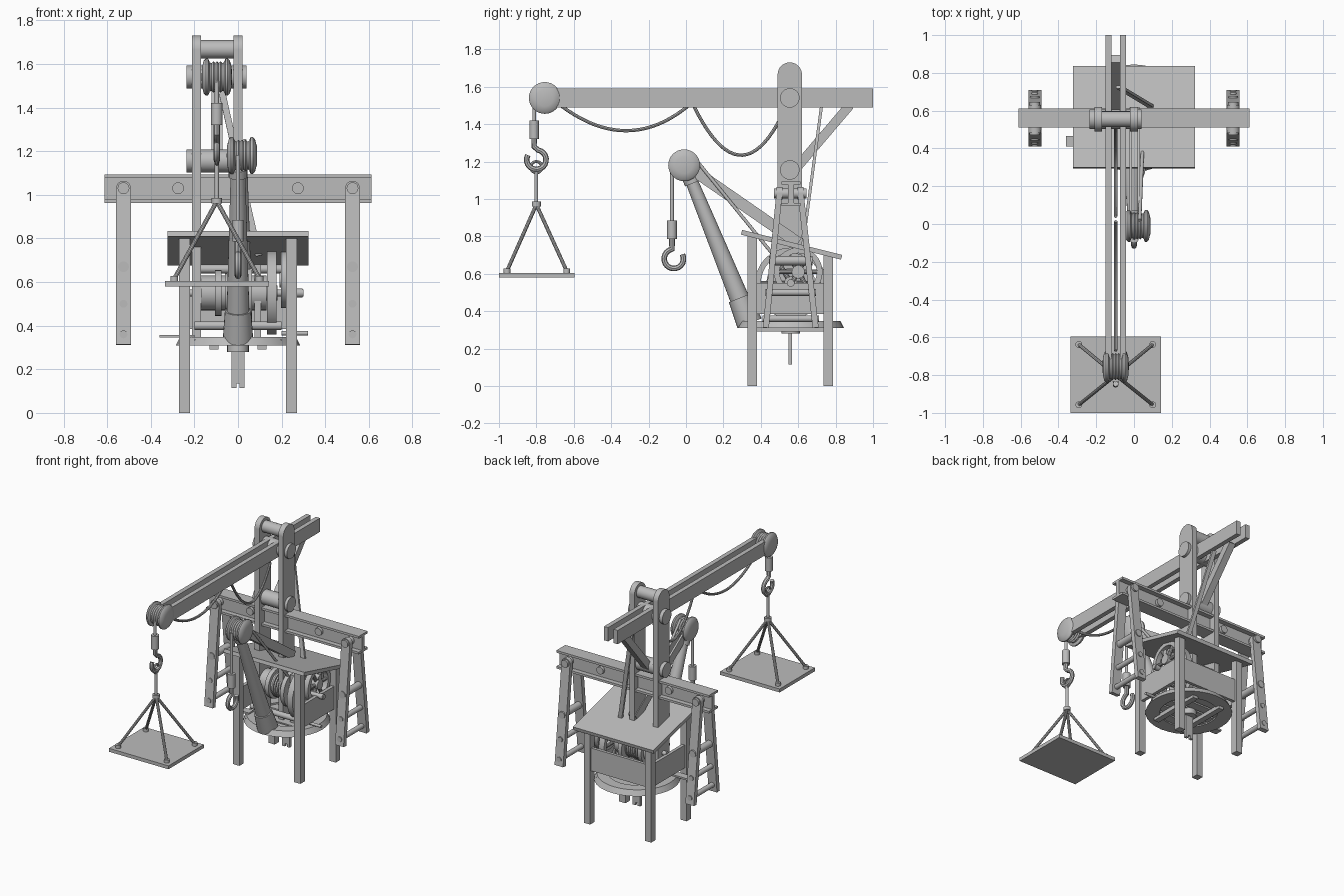
import bpy, bmesh, math
from mathutils import Vector, Matrix

old = bpy.data.objects.get("Cube")
if old:
    bpy.data.objects.remove(old, do_unlink=True)

grey = bpy.data.materials.new("plain_grey")
grey.use_nodes = True
grey.diffuse_color = (0.5, 0.5, 0.5, 1)
grey.node_tree.nodes["Principled BSDF"].inputs["Base Color"].default_value = (0.5, 0.5, 0.5, 1)


def finish(name, mesh):
    mesh.materials.clear()
    mesh.materials.append(grey)
    ob = bpy.data.objects.new(name, mesh)
    bpy.context.collection.objects.link(ob)
    return ob


def from_bm(name, bm, matrix=Matrix()):
    bm.transform(matrix)
    bmesh.ops.recalc_face_normals(bm, faces=bm.faces)
    mesh = bpy.data.meshes.new(name)
    bm.to_mesh(mesh)
    bm.free()
    return finish(name, mesh)


def box(name, x, y, z):
    bm = bmesh.new()
    bmesh.ops.create_cube(bm, size=1)
    size = Matrix.Diagonal((x[1] - x[0], y[1] - y[0], z[1] - z[0], 1))
    mid = Vector((sum(x), sum(y), sum(z))) / 2
    return from_bm(name, bm, Matrix.Translation(mid) @ size)


def plank(name, a, b, wide, thick):
    """Beam from a to b; wide is measured along x."""
    a, b = Vector(a), Vector(b)
    d = (b - a).normalized()
    side = Vector((1, 0, 0))
    side = (side - d * side.dot(d)).normalized()
    rot = Matrix((side, d.cross(side), d)).transposed().to_4x4()
    bm = bmesh.new()
    bmesh.ops.create_cube(bm, size=1)
    size = Matrix.Diagonal((wide, thick, (b - a).length, 1))
    return from_bm(name, bm, Matrix.Translation((a + b) / 2) @ rot @ size)


def rod(name, a, b, r, r2=None, sides=20):
    a, b = Vector(a), Vector(b)
    bm = bmesh.new()
    bmesh.ops.create_cone(bm, cap_ends=True, segments=sides, radius1=r,
                          radius2=r if r2 is None else r2, depth=(b - a).length)
    rot = (b - a).to_track_quat('Z', 'Y').to_matrix().to_4x4()
    return from_bm(name, bm, Matrix.Translation((a + b) / 2) @ rot)


def lathe(name, centre, profile, axis='X', closed=False, sides=32):
    """Spin (offset, radius) points about an axis through centre."""
    bm = bmesh.new()
    vs = [bm.verts.new((r, 0, h)) for h, r in profile]
    pairs = list(zip(vs, vs[1:] + vs[:1] if closed else vs[1:]))
    es = [bm.edges.new(p) for p in pairs]
    bmesh.ops.spin(bm, geom=vs + es, cent=(0, 0, 0), axis=(0, 0, 1),
                   angle=math.tau, steps=sides)
    bmesh.ops.remove_doubles(bm, verts=bm.verts, dist=0.0002)
    rot = Matrix.Rotation(math.pi / 2, 4, 'Y') if axis == 'X' else Matrix()
    return from_bm(name, bm, Matrix.Translation(centre) @ rot)


def tube(name, pts, r):
    cu = bpy.data.curves.new(name, 'CURVE')
    cu.dimensions = '3D'
    cu.bevel_depth, cu.bevel_resolution, cu.use_fill_caps = r, 2, True
    sp = cu.splines.new('POLY')
    sp.points.add(len(pts) - 1)
    for p, co in zip(sp.points, pts):
        p.co = (*co, 1)
    tmp = bpy.data.objects.new(name + "_path", cu)
    bpy.context.collection.objects.link(tmp)
    bpy.context.view_layer.update()
    dg = bpy.context.evaluated_depsgraph_get()
    mesh = bpy.data.meshes.new_from_object(tmp.evaluated_get(dg))
    bpy.data.objects.remove(tmp, do_unlink=True)
    return finish(name, mesh)


def pulley(name, centre):
    half = [(-.07, 0), (-.068, .045), (-.06, .075), (-.05, .085), (-.04, .085), (-.032, .066)]
    ribs = [(-.024 + .008 * i, .072 if i % 2 else .064) for i in range(7)]
    lathe(name, centre, half + ribs + [(-h, r) for h, r in reversed(half)])


def hook(name, x, y, top, low, ring_y, ring_z, flip):
    rod(name + "_rope", (x, y, top), (x, y, low), .01)
    rod(name + "_block", (x, y, low), (x, y, low - .1), .026)
    arc = [(x, ring_y + flip * .052 * math.sin(t), ring_z + .052 * math.cos(t))
           for t in [math.radians(10 + 18 * i) for i in range(17)]]
    tube(name + "_bend", [(x, y, low - .09), (x, y, ring_z + .07)] + arc, .015)


# Jib: two rails with end pulley
JX = -.097
for s in (-1, 1):
    box("jib_rail", sorted((JX + s * .055, JX + s * .022)), (-.74, 1), (1.49, 1.59))
pulley("jib_pulley", (JX, -.755, 1.54))
hook("jib_hook", JX, -.812, 1.54, 1.42, -.80, 1.21, 1)

# Slung platform
box("platform", (-.335, .142), (-1, -.595), (.58, .605))
rod("sling_rope", (JX, -.80, 1.17), (JX, -.80, .97), .01)
lathe("sling_ring", (JX, -.80, 1.17), [(.008 * math.cos(a), .03 + .008 * math.sin(a))
      for a in [i * math.tau / 8 for i in range(8)]], closed=True, sides=20)
rod("sling_collar", (JX, -.80, .985), (JX, -.80, .96), .024)
for x in (-.292, .099):
    for y in (-.957, -.638):
        rod("sling_leg", (JX, -.80, .97), (x, y, .615), .01, sides=10)
        rod("sling_knob", (x, y, .60), (x, y, .627), .018)

# Mast: two round-topped plates through the roof to the deck
for x in (-.19, 0):
    box("mast_plate", (x - .02, x + .02), (.49, .62), (.33, 1.665))
    rod("mast_top", (x - .02, .555, 1.665), (x + .02, .555, 1.665), .065, sides=32)
for z in (1.54, 1.155):
    rod("mast_axle", (-.235, .555, z), (.04, .555, z), .052, sides=28)
rod("mast_tie", (-.18, .555, 1.667), (-.01, .555, 1.667), .042)
plank("jib_brace", (JX, .875, 1.5), (JX, .56, 1.13), .05, .05)
plank("jib_strap", (-.08, .725, 1.5), (.095, .62, .72), .03, .016)

# Cables sagging below the jib
def sag(name, pts):
    a, b, c = [Vector((JX, y, z)) for y, z in pts]
    ctrl = b * 2 - (a + c) / 2
    tube(name, [a * (1 - t) ** 2 + ctrl * 2 * t * (1 - t) + c * t * t
                for t in [i / 20 for i in range(21)]], .009)

sag("front_cable", [(-.67, 1.5), (-.32, 1.365), (.015, 1.5)])
sag("rear_cable", [(.04, 1.5), (.28, 1.235), (.51, 1.44)])

# Cross beam of I section with bolts, and the two ladder supports
for z in (.962, 1.077):
    box("cross_beam_flange", (-.612, .612), (.51, .612), (z, z + .016))
box("cross_beam_web", (-.612, .612), (.545, .577), (.97, 1.085))
for s in (-1, 1):
    rod("beam_bolt", (s * .275, .525, 1.03), (s * .275, .597, 1.03), .027)
    rod("ladder_bolt", (s * .525, .47, 1.03), (s * .525, .645, 1.03), .027)
    for d in (-1, 1):
        top, foot = .556 + d * .057, .56 + d * .133
        plank("ladder_leg", (s * .525, top, 1.03), (s * .525, foot, .312), .068, .032)
        rod("ladder_leg_top", (s * .525, top - .016, 1.03), (s * .525, top + .016, 1.03), .034)
    for z, r in ((.67, .025), (.5, .018), (.36, .018)):
        half = .06 + .075 * (1.03 - z) / .72 + .02
        rod("ladder_rung", (s * .525, .56 - half, z), (s * .525, .56 + half, z), r)

# Cabin: sloping roof, posts and panels
plank("roof", (0, .297, .822), (0, .832, .688), .645, .026)
for x in (-.245, .245):
    for y, z in ((.355, .80), (.76, .70)):
        box("post", (x - .025, x + .025), (y - .025, y + .025), (0, z))
    box("side_panel", (x - .012, x + .012), (.375, .74), (.385, .55))
box("back_panel", (-.225, .225), (.75, .772), (.385, .55))

# Round deck with planks below and a notched centre plate
lathe("deck_ring", (0, .56, 0), [(.31, .285), (.348, .265), (.348, .19), (.31, .19)],
      axis='Z', closed=True, sides=32)
for i in range(5):
    y = .56 + (i - 2) * .078
    half = .2 if i in (0, 4) else .235
    box("deck_plank", (-half, half), (y - .032, y + .032), (.318, .336))
for x in (-.11, .11):
    box("deck_joist", (x - .02, x + .02), (.36, .76), (.29, .318))
box("centre_plate", (-.03, .03), (.548, .568), (.135, .32))
for s in (-1, 1):
    box("centre_plate_prong", sorted((s * .008, s * .03)), (.548, .568), (.115, .135))
rod("deck_hub", (0, .56, .28), (0, .56, .32), .05)

# Lower boom with pulley, hook and stay planks
rod("boom", (0, .33, .36), (0, .02, 1.12), .055, .033, sides=24)
rod("boom_socket", (0, .34, .335), (0, .285, .47), .07, .06, sides=24)
rod("boom_collar", (0, .035, 1.083), (0, .02, 1.12), .043)
pulley("boom_pulley", (.018, -.01, 1.18))
hook("boom_hook", 0, -.075, 1.18, .885, -.065, .68, -1)
for x in (-.018, .026):
    plank("boom_stay", (x, 0, 1.18), (x, .6, .765), .014, .062)
rod("boom_rope", (.03, .02, 1.25), (.05, .5, .66), .009)

# Winch: drum, gears, spoked wheels and handles
WY, WZ = .56, .55
rod("winch_axle", (-.24, WY, WZ), (.3, WY, WZ), .016)
rod("winch_drum", (-.17, WY, WZ), (.13, WY, WZ), .08, sides=28)
for x, r in ((-.09, .105), (.05, .13)):
    rod("drum_flange", (x - .015, WY, WZ), (x + .015, WY, WZ), r, sides=28)
for i in range(6):
    x = -.06 + .018 * i
    rod("rope_coil", (x, WY, WZ), (x + .012, WY, WZ), .09, sides=24)
for x, y, z, r, w in ((.155, WY, WZ, .19, .022), (.215, .60, .61, .13, .018)):
    lathe("winch_wheel_rim", (x, y, z), [(-w, r), (w, r), (w, r - .03), (-w, r - .03)], closed=True)
    rod("winch_wheel_hub", (x - .025, y, z), (x + .025, y, z), .035)
    for k in range(6):
        a = k * math.pi / 3
        d = Vector((0, math.cos(a), math.sin(a))) * (r - .015)
        rod("winch_wheel_spoke", (x, y, z), Vector((x, y, z)) + d, .012, sides=10)
box("winch_frame", (.075, .105), (.49, .62), (.335, .68))
rod("upper_shaft", (-.18, .6, .66), (.24, .6, .66), .02)
rod("lower_shaft", (-.2, .44, .4), (.2, .44, .4), .02)
rod("crank_knob", (.27, WY, WZ), (.295, WY, WZ), .02)
rod("right_lever", (.2, .5, .365), (.32, .5, .365), .01)
box("left_pedal", (-.36, -.2), (.41, .465), (.345, .358))

# Smooth shading with sharp edges kept
bpy.ops.object.select_all(action='DESELECT')
for ob in bpy.context.collection.objects:
    if ob.type == 'MESH':
        ob.select_set(True)
        bpy.context.view_layer.objects.active = ob
bpy.ops.object.shade_smooth_by_angle(angle=math.radians(35))
